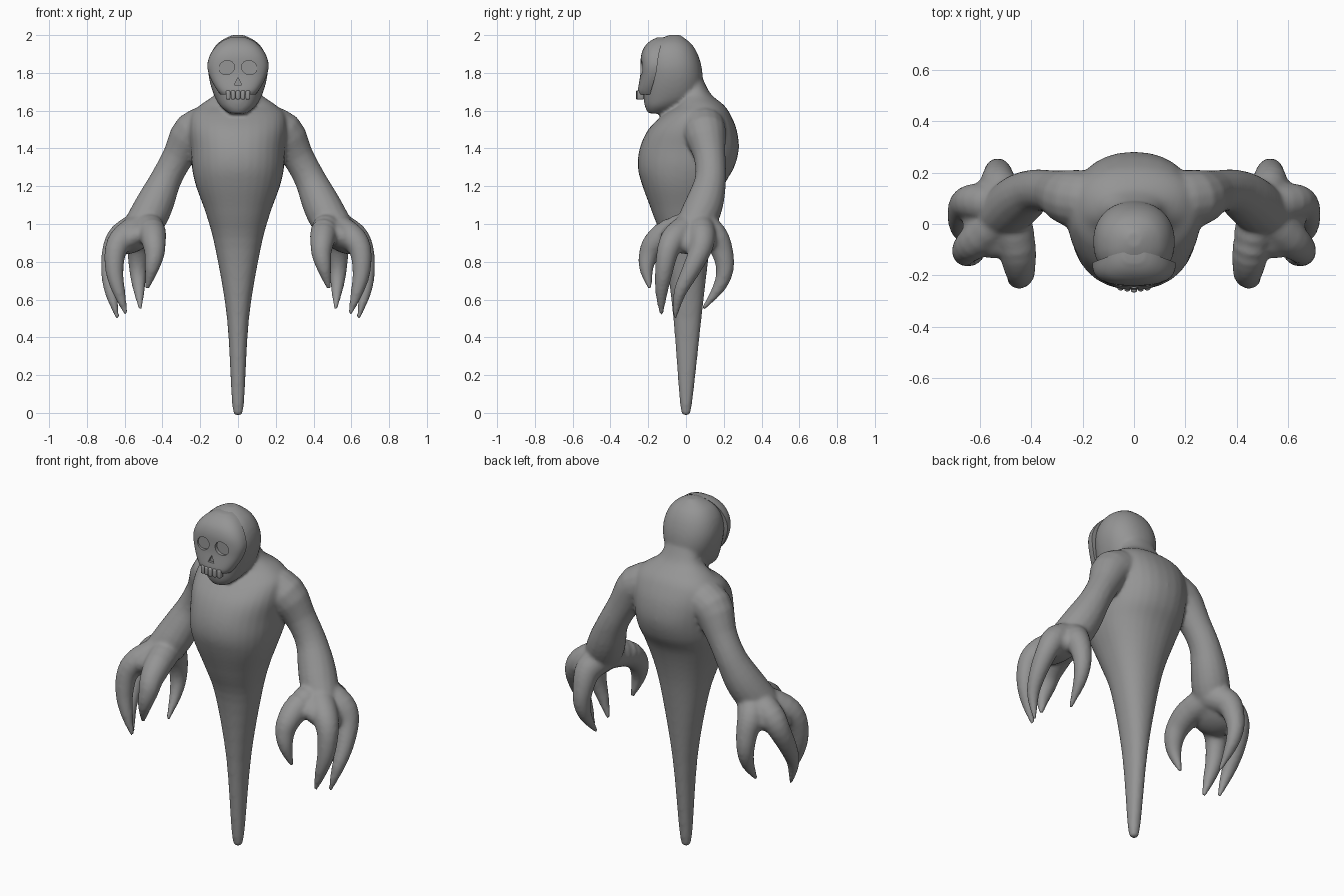
import bpy, bmesh, math
from mathutils import Vector, Matrix

cube = bpy.data.objects.get("Cube")
if cube:
    bpy.data.objects.remove(cube, do_unlink=True)

grey = bpy.data.materials.new("ghost grey")
grey.use_nodes = True
COLOUR = (0.3, 0.3, 0.3, 1)
grey.diffuse_color = COLOUR
grey.node_tree.nodes["Principled BSDF"].inputs["Base Color"].default_value = COLOUR


def skin(bm, rings):
    """Bridge rings of points into a closed volume."""
    loops = [[bm.verts.new(p) for p in ring] for ring in rings]
    n = len(loops[0])
    for a, b in zip(loops, loops[1:]):
        for i in range(n):
            j = (i + 1) % n
            bm.faces.new((a[i], a[j], b[j], b[i]))
    bm.faces.new(loops[0][::-1])
    bm.faces.new(loops[-1])


def flow(rows, steps=4):
    """Round off a list of rows with a spline through them."""
    out = []
    last = len(rows) - 1
    for i in range(last):
        four = list(zip(rows[max(i - 1, 0)], rows[i], rows[i + 1], rows[min(i + 2, last)]))
        for k in range(steps):
            t = k / steps
            out.append([b + t * (c - a) / 2 + t * t * (a - 2.5 * b + 2 * c - d / 2)
                        + t ** 3 * (1.5 * (b - c) + (d - a) / 2) for a, b, c, d in four])
    return out + [rows[-1]]


def power(value, e):
    return math.copysign(abs(value) ** e, value)


def oval(z, rx, front, back, sides=32):
    mid, ry = (front + back) / 2, (back - front) / 2
    turn = [math.tau * i / sides for i in range(sides)]
    return [(rx * power(math.cos(a), 0.9), mid + ry * power(math.sin(a), 0.9), z)
            for a in turn]


def shell(z, rx, front, back, sides=24):
    """Front half of a boxy oval with a flat back."""
    ring = []
    for i in range(sides + 1):
        a = math.pi + math.pi * i / sides
        ring.append((rx * power(math.cos(a), 0.75),
                     back + (front - back) * abs(math.sin(a)) ** 0.75, z))
    return ring


def tube(bm, path, side, sides=16):
    """Tapered limb along x, y, z, radius points."""
    rows = flow(path, 3)
    pts = [Vector((side * x, y, z)) for x, y, z, r in rows]
    rings = []
    for i, p in enumerate(pts):
        d = pts[min(i + 1, len(pts) - 1)] - pts[max(i - 1, 0)]
        u = d.cross(Vector((0, 1, 0.3))).normalized()
        v = d.cross(u).normalized()
        r = rows[i][3]
        rings.append([p + r * (u * math.cos(math.tau * k / sides)
                               + v * math.sin(math.tau * k / sides))
                      for k in range(sides)])
    skin(bm, rings)


def finish(bm, name):
    bmesh.ops.recalc_face_normals(bm, faces=bm.faces[:])
    mesh = bpy.data.meshes.new(name)
    bm.to_mesh(mesh)
    bm.free()
    mesh.materials.append(grey)
    obj = bpy.data.objects.new(name, mesh)
    bpy.context.collection.objects.link(obj)
    return obj


# Body: tapering tail, chest and neck
body = bmesh.new()
skin(body, [oval(*r) for r in flow((
    (-0.01, 0.008, -0.008, 0.008), (0.04, 0.031, -0.031, 0.031),
    (0.5, 0.058, -0.067, 0.082), (0.87, 0.12, -0.115, 0.125),
    (1.05, 0.168, -0.175, 0.155), (1.2, 0.222, -0.23, 0.2),
    (1.3, 0.244, -0.255, 0.255), (1.4, 0.25, -0.245, 0.28),
    (1.5, 0.26, -0.2, 0.268), (1.58, 0.25, -0.12, 0.235),
    (1.63, 0.2, -0.05, 0.2), (1.69, 0.12, -0.03, 0.13), (1.78, 0.09, -0.03, 0.085)))])

# Head with a jaw jutting forward
skin(body, [oval(*r) for r in flow((
    (1.585, 0.045, -0.2, -0.11), (1.62, 0.09, -0.217, -0.03),
    (1.67, 0.122, -0.225, 0.06), (1.75, 0.149, -0.225, 0.087),
    (1.83, 0.159, -0.222, 0.083), (1.9, 0.145, -0.21, 0.062),
    (1.95, 0.114, -0.18, 0.032), (1.98, 0.074, -0.14, -0.003), (2.0, 0.03, -0.09, -0.03)))])

# Arms and clawed fingers
LIMBS = (
    ((0.13, 0.09, 1.52, 0.115), (0.24, 0.1, 1.48, 0.113), (0.315, 0.125, 1.36, 0.085),
     (0.38, 0.13, 1.24, 0.083), (0.43, 0.105, 1.13, 0.098), (0.475, 0.07, 1.04, 0.103),
     (0.53, 0.03, 0.96, 0.09), (0.56, 0.03, 0.92, 0.055)),
    ((0.48, 0.03, 0.99, 0.08), (0.455, -0.09, 0.955, 0.075), (0.445, -0.165, 0.9, 0.063),
     (0.442, -0.197, 0.84, 0.053), (0.457, -0.21, 0.76, 0.037), (0.482, -0.19, 0.655, 0.01)),
    ((0.5, 0.03, 0.99, 0.08), (0.6, -0.055, 0.93, 0.073), (0.648, -0.095, 0.86, 0.059),
     (0.653, -0.118, 0.74, 0.047), (0.627, -0.13, 0.63, 0.032), (0.592, -0.13, 0.52, 0.01)),
    ((0.52, 0.07, 0.99, 0.08), (0.615, 0.085, 0.935, 0.073), (0.66, 0.075, 0.86, 0.06),
     (0.678, 0.018, 0.74, 0.047), (0.67, -0.035, 0.63, 0.033), (0.637, -0.06, 0.5, 0.01)),
    ((0.49, 0.08, 0.99, 0.085), (0.525, 0.15, 0.935, 0.073), (0.528, 0.19, 0.86, 0.059),
     (0.53, 0.206, 0.76, 0.047), (0.525, 0.175, 0.665, 0.034), (0.517, 0.09, 0.55, 0.01)))
for side in (-1, 1):
    for path in LIMBS:
        tube(body, path, side)
    # Broad palm webbing the fingers together
    palm = (Matrix.Translation((side * 0.55, 0.025, 0.935))
            @ Matrix.Rotation(side * 0.55, 4, 'Y') @ Matrix.Diagonal((0.13, 0.16, 0.08, 1)))
    bmesh.ops.create_uvsphere(body, u_segments=24, v_segments=14, radius=1, matrix=palm)
ghost = finish(body, "ghost_body")

# Fuse the limbs into one soft skin
fuse = ghost.modifiers.new("fuse", 'REMESH')
fuse.mode = 'VOXEL'
fuse.voxel_size = 0.01
fuse.use_smooth_shade = True
soften = ghost.modifiers.new("soften", 'SMOOTH')
soften.factor = 0.5
soften.iterations = 8

# Skull mask over the front of the head, flush at the jaw
mask_bm = bmesh.new()
skin(mask_bm, [shell(*r) for r in flow((
    (1.685, 0.092, -0.25, -0.19), (1.705, 0.108, -0.255, -0.185),
    (1.74, 0.13, -0.25, -0.175), (1.79, 0.153, -0.242, -0.16),
    (1.84, 0.162, -0.24, -0.152), (1.89, 0.15, -0.238, -0.145),
    (1.935, 0.122, -0.222, -0.135), (1.97, 0.082, -0.188, -0.12),
    (1.988, 0.04, -0.15, -0.11)), 3)])
mask = finish(mask_bm, "skull_mask")

# Eye sockets and nose hole cut into the mask
holes = bmesh.new()


def hole(x, z, rx, rz, sides, tilt, floor):
    rings = []
    for y in (-0.4, floor):
        ring = []
        for i in range(sides):
            a = math.pi / 2 + math.tau * i / sides
            p = Matrix.Rotation(tilt, 2) @ Vector((rx * math.cos(a), rz * math.sin(a)))
            ring.append((x + p.x, y, z + p.y))
        rings.append(ring)
    skin(holes, rings)


for side in (-1, 1):
    hole(side * 0.06, 1.828, 0.042, 0.037, 16, -side * 0.4, -0.222)
hole(0, 1.75, 0.022, 0.027, 3, 0, -0.235)
cutter = finish(holes, "socket_cutter")
cutter.hide_render = True
cut = mask.modifiers.new("sockets", 'BOOLEAN')
cut.operation = 'DIFFERENCE'
cut.solver = 'EXACT'
cut.object = cutter
graph = bpy.context.evaluated_depsgraph_get()
carved = bpy.data.meshes.new_from_object(mask.evaluated_get(graph))
mask.modifiers.clear()
mask.data = carved
bpy.data.objects.remove(cutter, do_unlink=True)

# Upper teeth in a shallow arc
teeth_bm = bmesh.new()
for i in range(-2, 3):
    place = Matrix.Translation((i * 0.026, -0.248 + abs(i) * 0.004, 1.683))
    bmesh.ops.create_cube(teeth_bm, size=1,
                          matrix=place @ Matrix.Diagonal((0.024, 0.036, 0.05, 1)))
bmesh.ops.bevel(teeth_bm, geom=teeth_bm.edges[:], offset=0.009, segments=3,
                affect='EDGES', profile=0.5)
teeth = finish(teeth_bm, "teeth")

for obj in (mask, teeth):
    bpy.ops.object.select_all(action='DESELECT')
    obj.select_set(True)
    bpy.context.view_layer.objects.active = obj
    bpy.ops.object.shade_smooth_by_angle(angle=math.radians(40))
